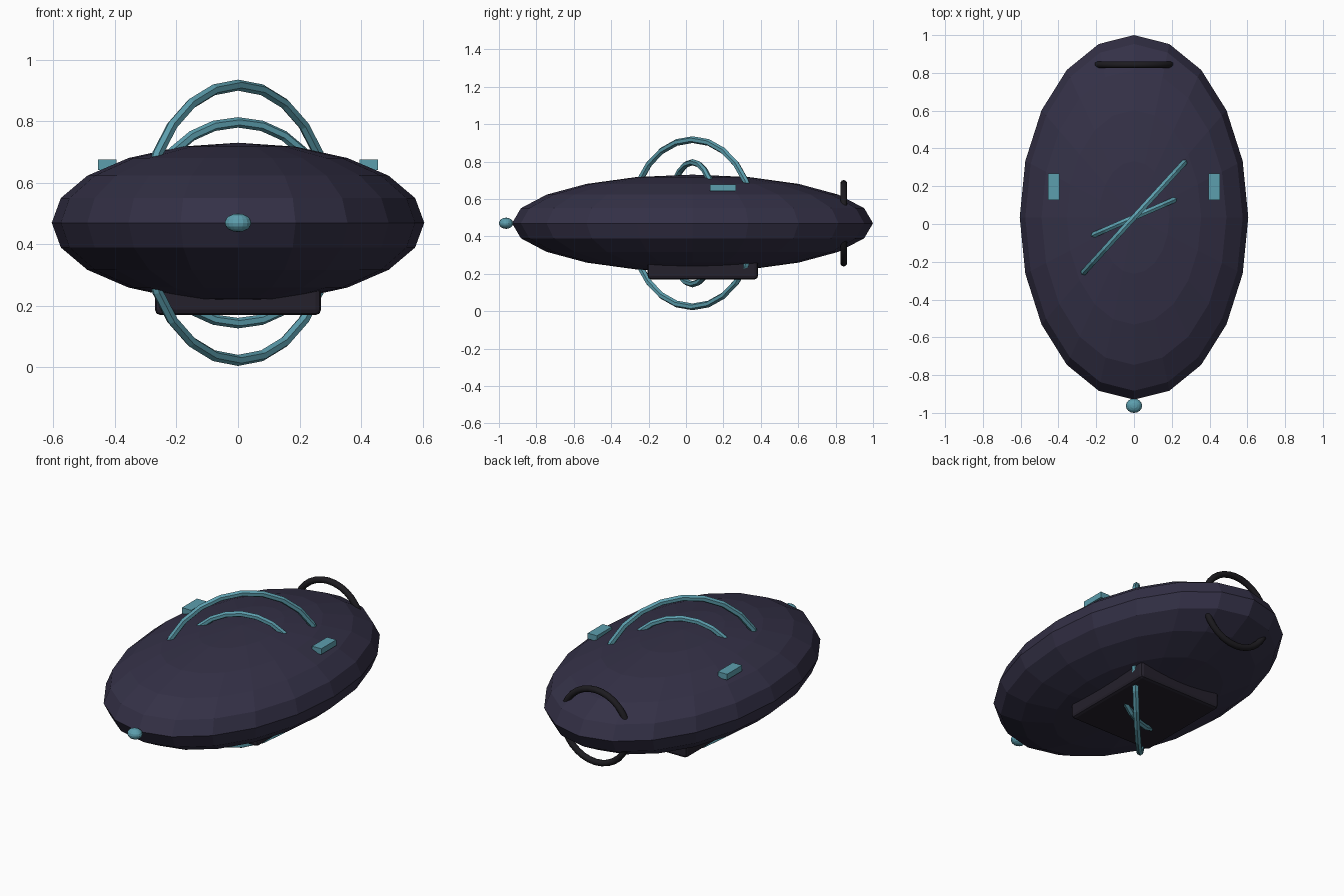
import bpy
from math import radians

if "Cube" in bpy.data.objects:
    bpy.data.objects.remove(bpy.data.objects["Cube"])

CY, CZ = 0.035, 0.47


def material(name, rgb):
    m = bpy.data.materials.new(name)
    m.diffuse_color = (*rgb, 1)
    m.use_nodes = True
    m.node_tree.nodes["Principled BSDF"].inputs["Base Color"].default_value = m.diffuse_color
    return m


HULL = material("dark_violet", (0.034, 0.030, 0.062))
TEAL = material("teal", (0.107, 0.342, 0.42))
BLACK = material("black", (0.012, 0.011, 0.014))
CHARCOAL = material("charcoal", (0.018, 0.015, 0.025))


def finish(name, mat):
    ob = bpy.context.object
    ob.name = name
    ob.data.materials.append(mat)
    return ob


def ellipsoid(name, loc, radii, segs, rings, mat):
    bpy.ops.mesh.primitive_uv_sphere_add(segments=segs, ring_count=rings, radius=1, location=loc)
    ob = finish(name, mat)
    ob.scale = radii
    return ob


def hoop(name, y, major, minor, turn, segs, sides, mat):
    bpy.ops.mesh.primitive_torus_add(
        location=(0, y, CZ), rotation=(radians(90), 0, radians(turn)),
        major_radius=major, minor_radius=minor, major_segments=segs, minor_segments=sides)
    return finish(name, mat)


def block(name, loc, size, mat, bevel=0):
    bpy.ops.mesh.primitive_cube_add(size=1, location=loc)
    ob = finish(name, mat)
    ob.scale = size
    bpy.ops.object.transform_apply(location=False, rotation=False, scale=True)
    if bevel:
        mod = ob.modifiers.new("bevel", 'BEVEL')
        mod.width = bevel
        mod.segments = 2
    return ob


# Faceted main hull and nose light
ellipsoid("hull", (0, CY, CZ), (0.605, 0.965, 0.26), 20, 10, HULL)
ellipsoid("nose_light", (0, -0.962, CZ), (0.043, 0.038, 0.03), 16, 8, TEAL)

# Two upright hoops crossing through the hull
hoop("large_hoop", CY, 0.447, 0.018, 47.5, 24, 6, TEAL)
hoop("small_hoop", CY, 0.326, 0.017, 23.5, 24, 6, TEAL)

# Tail ring
ring = hoop("tail_ring", 0.843, 0.213, 0.018, 0, 32, 10, BLACK)
bpy.ops.object.shade_smooth_by_angle(angle=radians(45))

# Belly box
block("belly_box", (0, 0.09, 0.225), (0.54, 0.59, 0.11), CHARCOAL, 0.018)

# Side lights
for side, x in (("left", -0.425), ("right", 0.425)):
    block(side + "_side_light", (x, 0.197, 0.659), (0.06, 0.14, 0.034), TEAL)
